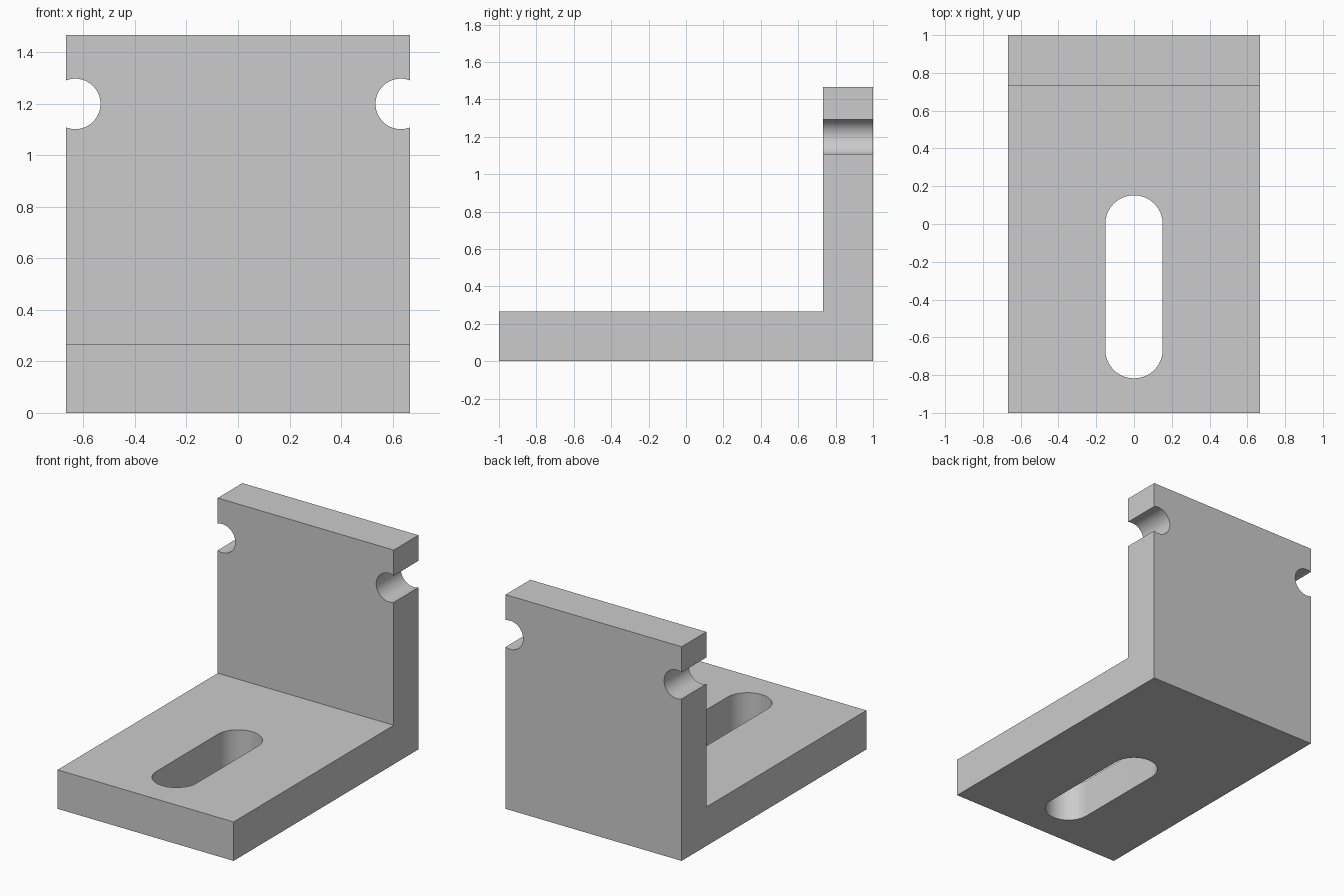
import bpy, bmesh
from math import sin, cos, pi
from mathutils import Vector

if "Cube" in bpy.data.objects:
    bpy.data.objects.remove(bpy.data.objects["Cube"], do_unlink=True)

HALF_W, HALF_L, HEIGHT, THICK = 0.667, 1.0, 1.467, 0.267
SLOT_R, SLOT_BACK, SLOT_FRONT = 0.152, 0.0, -0.665
NOTCH_R, NOTCH_X, NOTCH_Z = 0.098, 0.632, 1.2

grey = bpy.data.materials.new("light grey")
grey.use_nodes = True
colour = (0.6, 0.6, 0.6, 1)
grey.diffuse_color = colour
grey.node_tree.nodes["Principled BSDF"].inputs["Base Color"].default_value = colour


def prism(name, outline, sweep):
    """Extrude a closed outline of 3D points along a vector."""
    bm = bmesh.new()
    face = bm.faces.new([bm.verts.new(p) for p in outline])
    ext = bmesh.ops.extrude_face_region(bm, geom=[face], use_keep_orig=True)
    moved = [v for v in ext["geom"] if isinstance(v, bmesh.types.BMVert)]
    bmesh.ops.translate(bm, verts=moved, vec=Vector(sweep))
    bmesh.ops.recalc_face_normals(bm, faces=bm.faces)
    mesh = bpy.data.meshes.new(name)
    bm.to_mesh(mesh)
    bm.free()
    mesh.materials.append(grey)
    obj = bpy.data.objects.new(name, mesh)
    bpy.context.collection.objects.link(obj)
    return obj


def arc(cx, cy, r, start, end, steps):
    angles = [start + (end - start) * i / steps for i in range(steps + 1)]
    return [(cx + r * cos(a), cy + r * sin(a)) for a in angles]


# L-shaped bracket: base plate and upright wall in one profile
wall_y = HALF_L - THICK
profile = [(-HALF_L, 0), (HALF_L, 0), (HALF_L, HEIGHT),
           (wall_y, HEIGHT), (wall_y, THICK), (-HALF_L, THICK)]
bracket = prism("angle_bracket", [(-HALF_W, y, z) for y, z in profile],
                (2 * HALF_W, 0, 0))

# Rounded slot through the base plate
pill = (arc(0, SLOT_BACK, SLOT_R, 0, pi, 32)
        + arc(0, SLOT_FRONT, SLOT_R, pi, 2 * pi, 32))
cutters = [prism("slot_cutter", [(x, y, -0.1) for x, y in pill],
                 (0, 0, THICK + 0.2))]

# Round notches in both side edges of the wall
for side, word in ((1, "left"), (-1, "right")):
    circle = arc(side * NOTCH_X, NOTCH_Z, NOTCH_R, 0, 2 * pi, 64)[:-1]
    cutters.append(prism(word + "_notch_cutter",
                         [(x, wall_y - 0.1, z) for x, z in circle],
                         (0, THICK + 0.2, 0)))

# Cut the openings and discard the cutters
bpy.ops.object.select_all(action="DESELECT")
bracket.select_set(True)
bpy.context.view_layer.objects.active = bracket
for cutter in cutters:
    cutter.hide_render = True
    mod = bracket.modifiers.new(cutter.name, "BOOLEAN")
    mod.operation = "DIFFERENCE"
    mod.solver = "EXACT"
    mod.object = cutter
    bpy.ops.object.modifier_apply(modifier=mod.name)
    bpy.data.objects.remove(cutter, do_unlink=True)

bpy.ops.object.shade_smooth_by_angle(angle=pi / 6)
